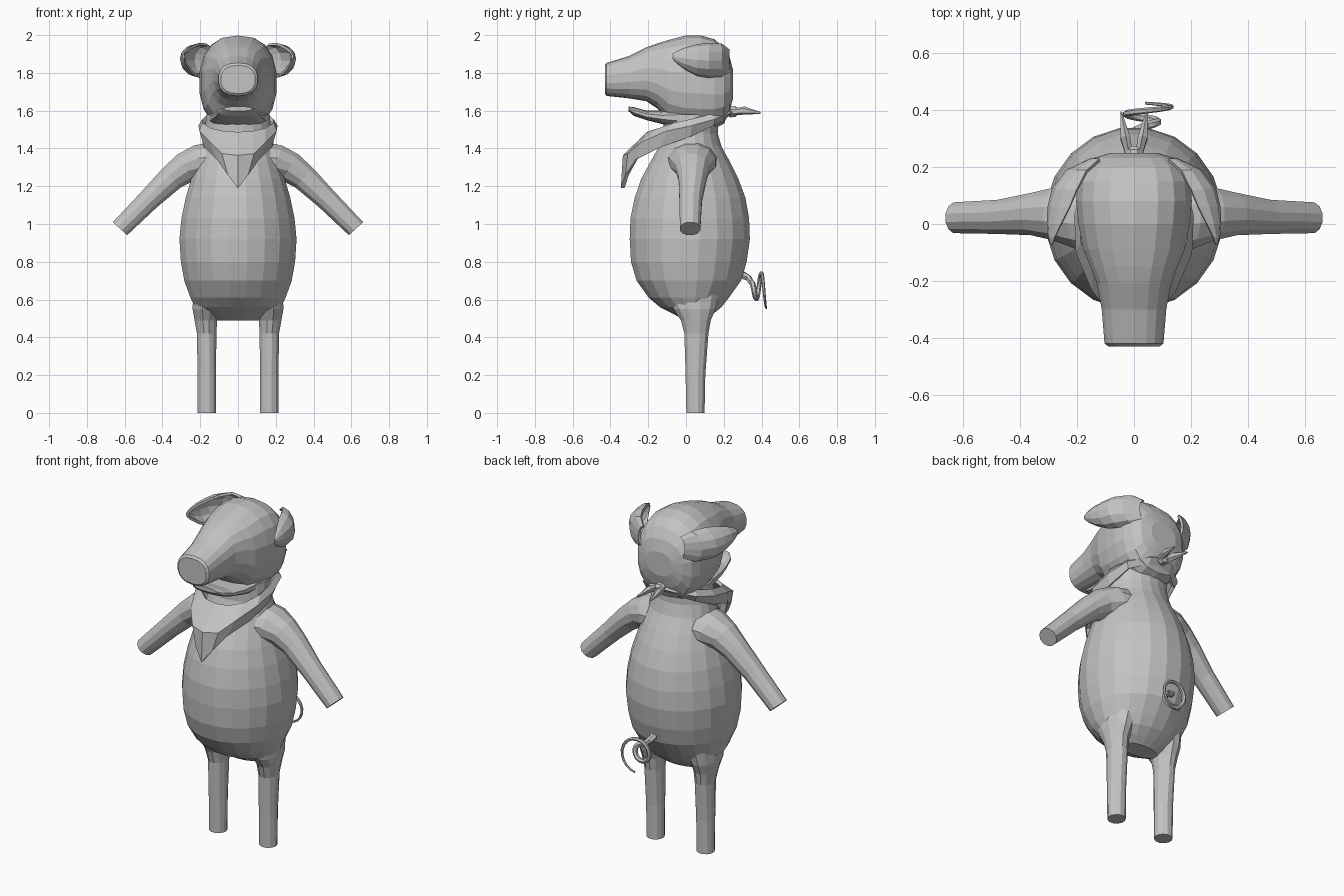
import bpy, bmesh, math
from mathutils import Vector

grey = bpy.data.materials.new("plain_grey")
grey.diffuse_color = (0.55, 0.55, 0.55, 1)


def make(name, verts, faces, thick=0):
    me = bpy.data.meshes.new(name)
    me.from_pydata(verts, [], faces)
    bm = bmesh.new()
    bm.from_mesh(me)
    bmesh.ops.remove_doubles(bm, verts=bm.verts, dist=0.0005)
    bmesh.ops.recalc_face_normals(bm, faces=bm.faces)
    bm.to_mesh(me)
    bm.free()
    me.materials.append(grey)
    ob = bpy.data.objects.new(name, me)
    bpy.context.collection.objects.link(ob)
    if thick:
        m = ob.modifiers.new("thickness", "SOLIDIFY")
        m.thickness = thick
        m.offset = 0
    return ob


def loft(name, rings, n=16, power=2.0):
    """rings: (centre, u, v) where u and v are half-axis vectors"""
    verts, faces = [], []
    for c, u, v in rings:
        c, u, v = Vector(c), Vector(u), Vector(v)
        for i in range(n):
            a = 2 * math.pi * (i + 0.5) / n
            ca, sa = math.cos(a), math.sin(a)
            p = math.copysign(abs(ca) ** (2 / power), ca)
            q = math.copysign(abs(sa) ** (2 / power), sa)
            verts.append(c + u * p + v * q)
    for k in range(len(rings) - 1):
        for i in range(n):
            j = (i + 1) % n
            faces.append((k * n + i, k * n + j, k * n + n + j, k * n + n + i))
    faces.append(tuple(range(n)))
    faces.append(tuple(range((len(rings) - 1) * n, len(rings) * n)))
    return make(name, verts, faces)


def sheet(name, columns, thick):
    m = len(columns[0])
    verts = [p for col in columns for p in col]
    faces = [(k * m + i, k * m + i + 1, k * m + m + i + 1, k * m + m + i)
             for k in range(len(columns) - 1) for i in range(m - 1)]
    return make(name, verts, faces, thick)


def tube(name, pts, radii, n=8):
    pts = [Vector(p) for p in pts]
    rings = []
    for i, p in enumerate(pts):
        d = (pts[min(i + 1, len(pts) - 1)] - pts[max(i - 1, 0)]).normalized()
        u = d.cross(Vector((0.05, 1, 0.1))).normalized()
        rings.append((p, u * radii[i], d.cross(u) * radii[i]))
    return loft(name, rings, n)


# Body: z, half width, front y, back y
body = [(0.49, 0.12, -0.01, 0.10), (0.52, 0.19, -0.06, 0.14), (0.56, 0.23, -0.14, 0.19),
        (0.61, 0.255, -0.20, 0.23), (0.70, 0.288, -0.265, 0.295), (0.80, 0.306, -0.295, 0.325),
        (0.92, 0.314, -0.302, 0.342), (1.03, 0.303, -0.298, 0.338), (1.14, 0.28, -0.275, 0.318),
        (1.24, 0.25, -0.24, 0.28), (1.33, 0.22, -0.19, 0.235), (1.41, 0.195, -0.145, 0.19),
        (1.48, 0.178, -0.12, 0.17), (1.58, 0.17, -0.12, 0.17)]
loft("body", [((0, (f + b) / 2, z), (w, 0, 0), (0, (b - f) / 2, 0)) for z, w, f, b in body], 20)

# Head with snout: y, half width, top z, bottom z
head = [(-0.43, 0.092, 1.84, 1.69), (-0.42, 0.105, 1.853, 1.678), (-0.30, 0.115, 1.89, 1.665),
        (-0.21, 0.132, 1.935, 1.65), (-0.15, 0.155, 1.957, 1.61), (-0.09, 0.18, 1.975, 1.54),
        (0.0, 0.198, 1.998, 1.505), (0.08, 0.206, 1.998, 1.50), (0.15, 0.2, 1.978, 1.505),
        (0.20, 0.18, 1.935, 1.53), (0.232, 0.145, 1.88, 1.60), (0.25, 0.085, 1.81, 1.67)]
loft("head", [((0, y, (t + b) / 2), (w, 0, 0), (0, 0, (t - b) / 2)) for y, w, t, b in head], 18, 2.4)

# Lower jaw
jaw = [(-0.305, 0.075, 1.622, 1.598), (-0.275, 0.105, 1.618, 1.572), (-0.21, 0.122, 1.60, 1.55),
       (-0.13, 0.14, 1.60, 1.53), (0.0, 0.16, 1.62, 1.50)]
loft("lower_jaw", [((0, y, (t + b) / 2), (w, 0, 0), (0, 0, (t - b) / 2)) for y, w, t, b in jaw], 14, 2.5)

for s, side in ((1, "left"), (-1, "right")):
    # Legs
    legs = [(0.165, 0.05, 0.0, 0.05, 0.05), (0.165, 0.05, 0.2, 0.051, 0.054),
            (0.166, 0.055, 0.42, 0.053, 0.066), (0.17, 0.052, 0.49, 0.062, 0.082),
            (0.168, 0.045, 0.55, 0.075, 0.115), (0.16, 0.04, 0.64, 0.08, 0.14)]
    loft(side + "_leg", [((s * x, y, z), (u, 0, 0), (0, v, 0)) for x, y, z, u, v in legs], 12)

    # Arms: x, y, z, radius, depth radius, tilt
    arms = [(0.12, 0.03, 1.325, 0.115, 0.14, 80), (0.20, 0.035, 1.325, 0.10, 0.125, 70),
            (0.275, 0.035, 1.30, 0.085, 0.095, 58), (0.35, 0.035, 1.245, 0.072, 0.077, 48),
            (0.47, 0.025, 1.13, 0.06, 0.062, 45), (0.625, 0.022, 0.975, 0.053, 0.056, 42)]
    loft(side + "_arm", [((s * x, y, z),
                          (s * r * math.cos(math.radians(t)), 0, r * math.sin(math.radians(t))),
                          (0, d, 0)) for x, y, z, r, d, t in arms], 12)

    # Ears: cupped leaf, sections of y, inner x, outer x, top z, bottom z
    ears = [(0.225, 0.12, 0.15, 1.92, 1.80), (0.185, 0.165, 0.235, 1.95, 1.78),
            (0.12, 0.20, 0.283, 1.953, 1.78), (0.06, 0.225, 0.297, 1.945, 1.79),
            (0.0, 0.255, 0.30, 1.93, 1.82), (-0.045, 0.277, 0.295, 1.91, 1.855),
            (-0.068, 0.284, 0.288, 1.895, 1.88)]
    cols = []
    for y, xi, xo, t, b in ears:
        cols.append([(s * (xi + (xo - xi) * math.sin(math.pi * i / 6)), y,
                      (t + b) / 2 + (t - b) / 2 * math.cos(math.pi * i / 6)) for i in range(7)])
    sheet(side + "_ear", cols, 0.014)

    # Neckerchief tail ends
    loft("neckerchief_" + side + "_end",
         [((s * 0.012, 0.22, 1.59), (0.012, 0, 0), (0, 0, 0.018)),
          ((s * 0.03, 0.30, 1.60), (0.02, 0, 0), (0, 0.01, 0.022)),
          ((s * 0.045, 0.395, 1.588), (0.003, 0, 0), (0, 0, 0.005))], 6)

# Neckerchief: half columns from front to back (top, fold, lower edge), mirrored
half = [((0, -0.20, 1.48), (0, -0.325, 1.36), (0, -0.335, 1.19)),
        ((0.075, -0.19, 1.485), (0.08, -0.30, 1.37), (0.05, -0.312, 1.26)),
        ((0.14, -0.14, 1.50), (0.14, -0.23, 1.43), (0.105, -0.26, 1.345)),
        ((0.18, -0.06, 1.53), (0.195, -0.10, 1.49), (0.17, -0.13, 1.41)),
        ((0.18, 0.03, 1.55), (0.20, 0.03, 1.52), (0.182, 0.02, 1.465)),
        ((0.15, 0.13, 1.575), (0.17, 0.15, 1.555), (0.155, 0.14, 1.525)),
        ((0.07, 0.20, 1.60), (0.07, 0.225, 1.585), (0.07, 0.20, 1.56)),
        ((0, 0.21, 1.615), (0, 0.245, 1.595), (0, 0.21, 1.57))]
mirrored = [[(-x, y, z) for x, y, z in c] for c in half[:0:-1]]
sheet("neckerchief", mirrored + [list(c) for c in half], 0.02)
loft("neckerchief_knot", [((0, y, 1.595), (r, 0, 0), (0, 0, r))
                          for y, r in ((0.215, 0.02), (0.235, 0.033), (0.262, 0.03), (0.275, 0.015))], 8)

# Curly tail: widening spiral moving backwards
pts, radii = [(0.0, 0.29, 0.735), (0.01, 0.33, 0.715)], [0.022, 0.018]
N = 30
for i in range(N + 1):
    t = i / N
    a = t * math.pi * 3
    r = 0.03 + 0.075 * t
    pts.append((0.04 + r * math.sin(a), 0.345 + 0.08 * t, 0.66 + r * math.cos(a)))
    radii.append(0.015 - 0.01 * t ** 2)
tube("curly_tail", pts, radii, 6)
